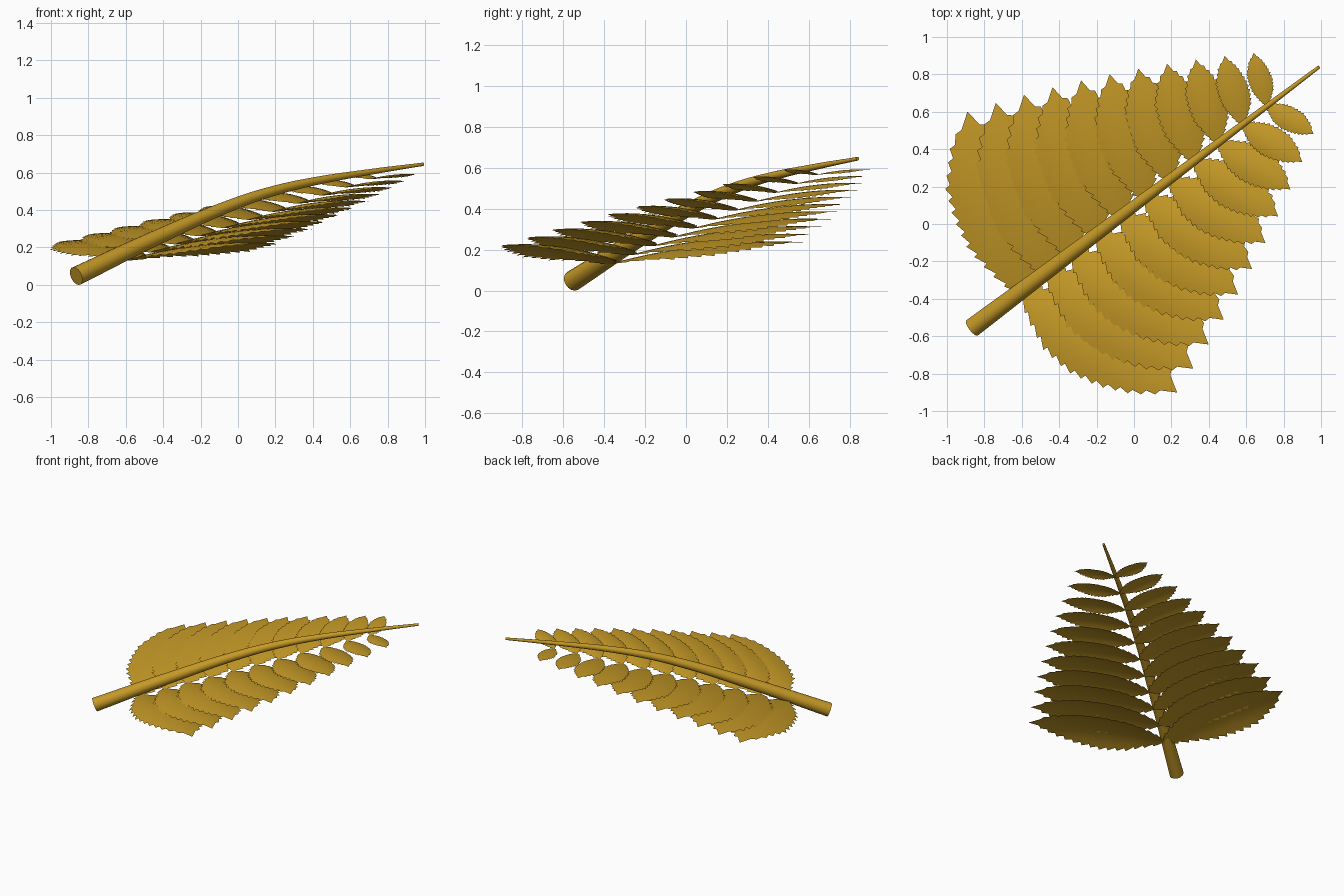
import bpy, bmesh, math
from mathutils import Vector

if "Cube" in bpy.data.objects:
    bpy.data.objects.remove(bpy.data.objects["Cube"])

gold = bpy.data.materials.new("golden_ochre")
gold.diffuse_color = (0.56, 0.32, 0.02, 1)
gold.use_nodes = True
gold.node_tree.nodes["Principled BSDF"].inputs["Base Color"].default_value = gold.diffuse_color


def interp(keys, t):
    for (a, wa), (b, wb) in zip(keys, keys[1:]):
        if t <= b:
            return wa + (wb - wa) * (t - a) / (b - a)
    return keys[-1][1]


def quad(a, m, b, t):
    """Parabola through a, m, b at t = 0, 0.5, 1."""
    return (a * (2 * (t - .5) * (t - 1)) + m * (4 * t * (1 - t))
            + b * (2 * t * (t - .5)))


# Half-widths of a leaflet along its length, one profile per edge
LEFT = [(0, .012), (.08, .09), (.3, .2), (.48, .225), (.65, .22), (.85, .13), (.92, .07), (1, 0)]
RIGHT = [(0, .012), (.08, .09), (.26, .19), (.44, .22), (.62, .195), (.8, .13), (.9, .065), (1, 0)]
TEETH = 15
COLS = [-1, -.75, -.5, -.25, 0, .25, .5, .75, 1]


def leaflet(name, base, tip):
    """Arched, drooping blade with a saw-toothed outline."""
    flat = Vector((tip.x - base.x, tip.y - base.y, 0))
    length = flat.length
    side = Vector((-flat.y, flat.x, 0)) / length
    # each tooth swells forward, then steps back in
    rows = [(0, 0)]
    for i in range(1, TEETH):
        t = i / TEETH * .97
        rows += [(t, .013), (t + .012, -.013)]
    rows.append((1, 0))
    bm = bmesh.new()
    grid = []
    for t, tooth in rows:
        row = []
        for c in COLS:
            w = interp(LEFT if c > 0 else RIGHT, t) + tooth
            w = max(w, .001) * c
            p = base.lerp(tip, t) + side * w * length
            p.z += length * (.04 * 4 * t * (1 - t) - .9 * w * w)
            row.append(bm.verts.new(p))
        grid.append(row)
    for r0, r1 in zip(grid, grid[1:]):
        for j in range(len(COLS) - 1):
            bm.faces.new((r0[j], r1[j], r1[j + 1], r0[j + 1]))
    bmesh.ops.recalc_face_normals(bm, faces=bm.faces)
    if sum(f.normal.z for f in bm.faces) < 0:
        bmesh.ops.reverse_faces(bm, faces=bm.faces)
    for f in bm.faces:
        f.smooth = True
    me = bpy.data.meshes.new(name)
    bm.to_mesh(me)
    bm.free()
    me.materials.append(gold)
    bpy.context.collection.objects.link(bpy.data.objects.new(name, me))


# Two rows of leaflets, shrinking towards the frond tip
N = 11
for i in range(N):
    t = i / (N - 1)
    base = Vector((-.59, -.37, .13)).lerp(Vector((.71, .635, .565)), t)
    right_tip = quad(Vector((.23, -.90, .22)), Vector((.63, -.24, .41)), Vector((.96, .48, .59)), t)
    left_tip = quad(Vector((-.89, .60, .235)), Vector((-.13, .80, .42)), Vector((.64, .915, .59)), t)
    leaflet(f"right_leaflet_{i + 1}", base, right_tip)
    leaflet(f"left_leaflet_{i + 1}", base, left_tip)

# Tapered, bowed stem
cu = bpy.data.curves.new("stem", 'CURVE')
cu.dimensions = '3D'
cu.bevel_depth = 1
cu.bevel_resolution = 6
cu.resolution_u = 8
cu.use_fill_caps = True
path = [(-.865, .047), (-.43, .255), (0, .44), (.2, .505), (.4, .552), (.7, .603), (.99, .645)]
sp = cu.splines.new('BEZIER')
sp.bezier_points.add(len(path) - 1)
for bp, (x, z) in zip(sp.bezier_points, path):
    bp.co = (x, -.555 + (x + .865) * .752, z)
    bp.handle_left_type = bp.handle_right_type = 'AUTO'
    bp.radius = .051 + (.009 - .051) * (x + .865) / 1.855
cu.materials.append(gold)
stem = bpy.data.objects.new("stem", cu)
bpy.context.collection.objects.link(stem)
bpy.context.view_layer.objects.active = stem
stem.select_set(True)
bpy.ops.object.convert(target='MESH')
# weld the end caps, then smooth
bm = bmesh.new()
bm.from_mesh(stem.data)
bmesh.ops.remove_doubles(bm, verts=bm.verts, dist=.0005)
bm.to_mesh(stem.data)
bm.free()
bpy.ops.object.shade_smooth_by_angle(angle=math.radians(40))
